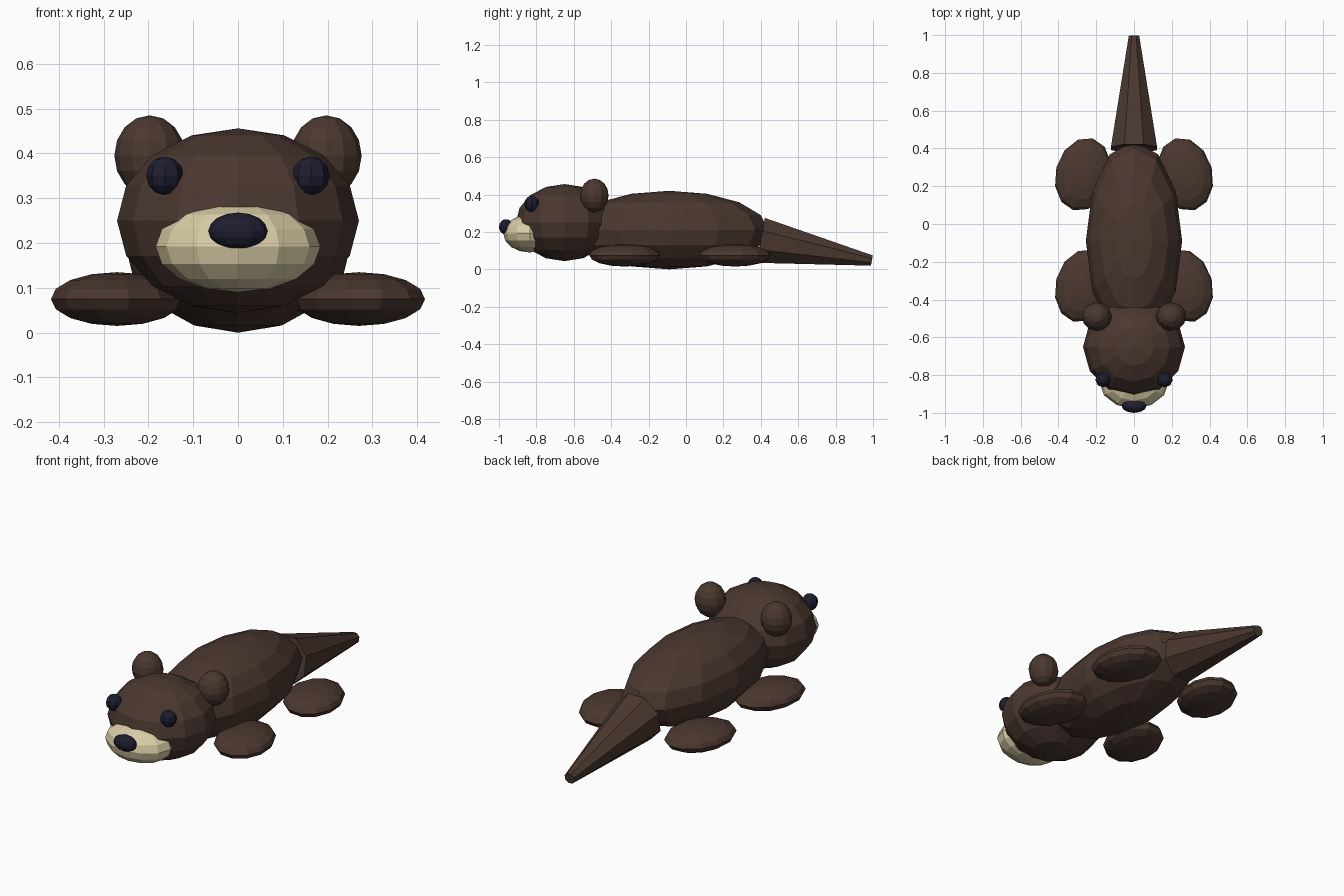
import bpy
import math
from mathutils import Vector

if "Cube" in bpy.data.objects:
    bpy.data.objects.remove(bpy.data.objects["Cube"])


def material(name, color):
    m = bpy.data.materials.new(name)
    m.diffuse_color = (*color, 1.0)
    m.use_nodes = True
    m.node_tree.nodes["Principled BSDF"].inputs["Base Color"].default_value = m.diffuse_color
    return m


brown = material("brown_fur", (0.07, 0.039, 0.029))
cream = material("cream_muzzle", (0.70, 0.61, 0.38))
navy = material("dark_navy", (0.0125, 0.0125, 0.03))


def ellipsoid(name, center, radii, mat, segments=12, rings=8, turn=0.0):
    """Flat-shaded stretched ball, turned about z."""
    bpy.ops.mesh.primitive_uv_sphere_add(segments=segments, ring_count=rings, radius=1,
                                         location=center, rotation=(0, 0, math.radians(turn)))
    ob = bpy.context.object
    ob.name = name
    ob.scale = radii
    ob.data.materials.append(mat)
    return ob


def pair(name, center, radii, mat, segments=12, rings=8, turn=0.0):
    """Matching parts on both sides of the body."""
    x, y, z = center
    for side, label in ((1, "left"), (-1, "right")):
        ellipsoid(f"{name}_{label}", (side * x, y, z), radii, mat, segments, rings, side * turn)


# Body and head
ellipsoid("body", (0, -0.09, 0.21), (0.255, 0.53, 0.21), brown)
ellipsoid("head", (0, -0.65, 0.25), (0.27, 0.26, 0.206), brown)

# Face
ellipsoid("muzzle", (0, -0.835, 0.192), (0.184, 0.142, 0.102), cream)
ellipsoid("nose", (0, -0.962, 0.227), (0.066, 0.038, 0.041), navy)
pair("eye", (0.163, -0.825, 0.35), (0.042, 0.04, 0.043), navy, 8, 6)
pair("ear", (0.197, -0.49, 0.395), (0.079, 0.076, 0.09), brown)

# Flippers
pair("front_foot", (0.27, -0.327, 0.075), (0.146, 0.197, 0.06), brown, turn=15)
pair("back_foot", (0.27, 0.263, 0.075), (0.146, 0.197, 0.06), brown, turn=15)

# Tapered tail sloping down to the ground
base, tip = Vector((0, 0.40, 0.155)), Vector((0, 0.994, 0.047))
axis = tip - base
bpy.ops.mesh.primitive_cone_add(vertices=8, radius1=0.132, radius2=0.03, depth=axis.length)
tail = bpy.context.object
tail.name = "tail"
# Roll by half a side so one flat side faces up
for v in tail.data.vertices:
    a = math.atan2(v.co.y, v.co.x) + math.radians(22.5)
    r = math.hypot(v.co.x, v.co.y)
    v.co.x, v.co.y = r * math.cos(a), r * math.sin(a)
tail.location = (base + tip) / 2
tail.rotation_euler = (-math.atan2(axis.y, axis.z), 0, 0)
tail.data.materials.append(brown)
